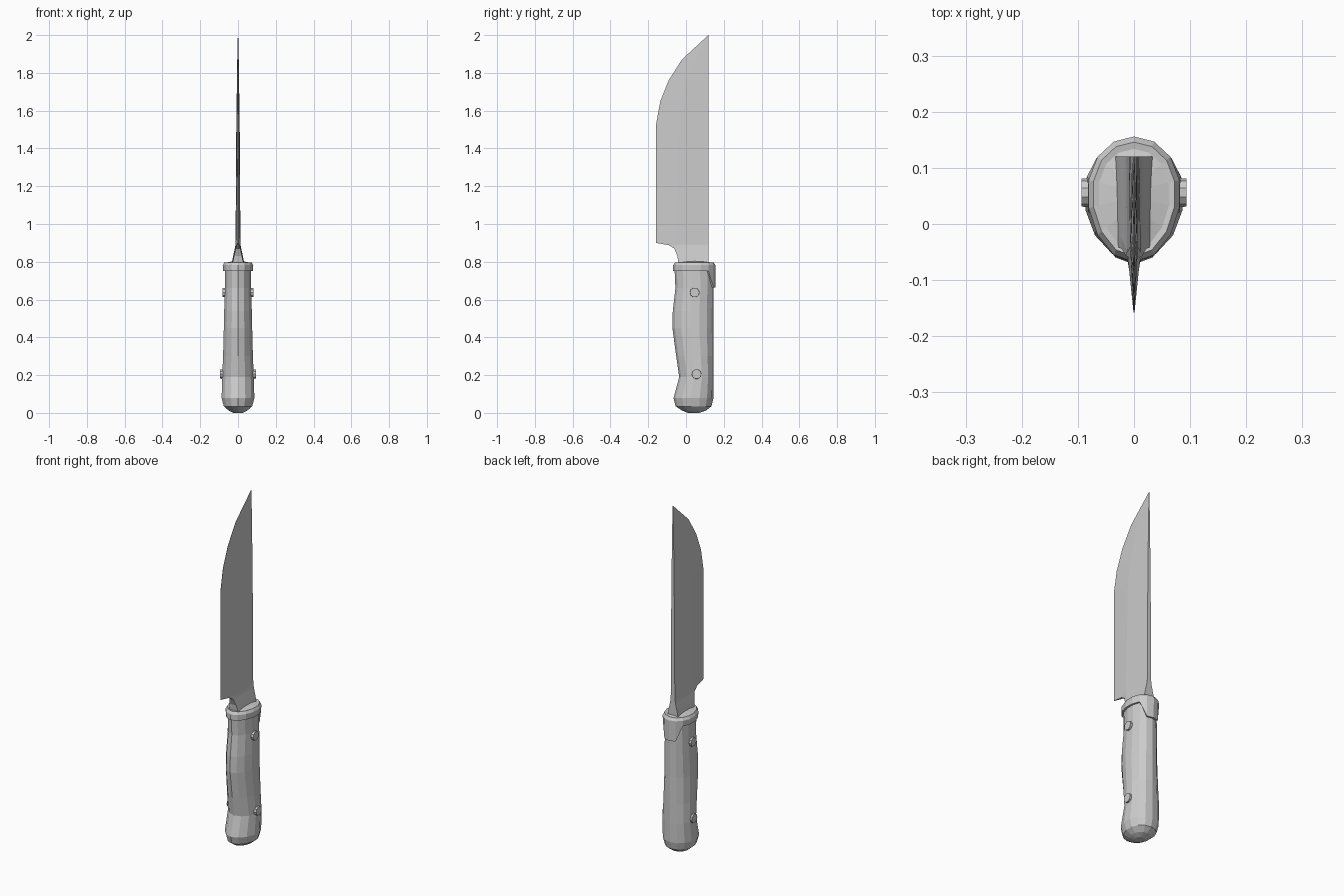
import bpy, math
from mathutils import Matrix
import bmesh

SIDES = 14


def loft(name, rings):
    """Skin a list of equal-length vertex rings and cap both ends."""
    n = len(rings[0])
    verts = [v for ring in rings for v in ring]
    faces = [(r * n + i, r * n + (i + 1) % n, (r + 1) * n + (i + 1) % n, (r + 1) * n + i)
             for r in range(len(rings) - 1) for i in range(n)]
    faces += [tuple(reversed(range(n))), tuple(range(len(verts) - n, len(verts)))]
    mesh = bpy.data.meshes.new(name)
    mesh.from_pydata(verts, [], faces)
    bm = bmesh.new()
    bm.from_mesh(mesh)
    bmesh.ops.recalc_face_normals(bm, faces=bm.faces)
    bm.to_mesh(mesh)
    bm.free()
    obj = bpy.data.objects.new(name, mesh)
    bpy.context.collection.objects.link(obj)
    return obj


def egg(z, front, back, half, drop=0.0):
    """Egg-shaped ring; drop lowers only the rearmost three vertices."""
    ring = []
    for i in range(SIDES):
        a = math.pi / 2 + i * 2 * math.pi / SIDES
        c, s = math.cos(a), math.sin(a)
        y = (front + back) / 2 + (back - front) / 2 * s + 0.01 * c * c
        ring.append((half * c, y, z - (drop if s > 0.85 else 0)))
    return ring


# Handle with finger swell and rounded butt
handle = [(0.0, 0.01, 0.07, 0.025), (0.012, -0.02, 0.105, 0.05),
          (0.035, -0.055, 0.135, 0.077), (0.078, -0.066, 0.145, 0.089),
          (0.19, -0.036, 0.145, 0.086), (0.30, -0.052, 0.145, 0.081),
          (0.45, -0.072, 0.145, 0.077), (0.54, -0.070, 0.145, 0.075),
          (0.66, -0.056, 0.145, 0.071), (0.77, -0.061, 0.145, 0.070)]
loft("handle", [egg(*s) for s in handle])

# Collar with a tab reaching down the back of the handle
loft("collar", [egg(0.75, -0.055, 0.140, 0.066, 0.085),
                egg(0.75, -0.068, 0.155, 0.081, 0.085),
                egg(0.782, -0.068, 0.156, 0.083),
                egg(0.797, -0.058, 0.146, 0.074),
                egg(0.795, -0.046, 0.134, 0.064),
                egg(0.804, -0.010, 0.100, 0.025)])

# Blade rows: height, front y, bevel y, half thickness at front, bevel, spine
blade = [(0.785, -0.040, -0.020, 0.030, 0.031, 0.035),
         (0.83, -0.045, -0.025, 0.021, 0.023, 0.026),
         (0.87, -0.062, -0.045, 0.012, 0.015, 0.017),
         (0.888, -0.092, -0.050, 0.007, 0.012, 0.014),
         (0.90, -0.158, -0.050, 0.0008, 0.012, 0.013),
         (1.53, -0.158, -0.040, 0.0006, 0.007, 0.009),
         (1.65, -0.136, -0.025, 0.0006, 0.006, 0.007),
         (1.76, -0.092, 0.005, 0.0006, 0.005, 0.006),
         (1.87, -0.022, 0.045, 0.0005, 0.003, 0.004),
         (2.0, 0.118, 0.119, 0.0004, 0.0006, 0.001)]
loft("blade", [[(-e, f, z), (e, f, z), (m, b, z), (w, 0.12, z), (-w, 0.12, z), (-m, b, z)]
               for z, f, b, e, m, w in blade])

# Two rivets on each side
for z, y, reach in ((0.637, 0.046, 0.082), (0.205, 0.056, 0.094)):
    for side in (-1, 1):
        bm = bmesh.new()
        bmesh.ops.create_cone(bm, cap_ends=True, segments=10, radius1=0.027,
                              radius2=0.025, depth=0.03)
        turn = Matrix.Rotation(side * math.pi / 2, 4, 'Y')
        place = Matrix.Translation((side * (reach - 0.015), y, z))
        bm.transform(place @ turn)
        mesh = bpy.data.meshes.new("rivet")
        bm.to_mesh(mesh)
        bm.free()
        bpy.context.collection.objects.link(bpy.data.objects.new("rivet", mesh))
